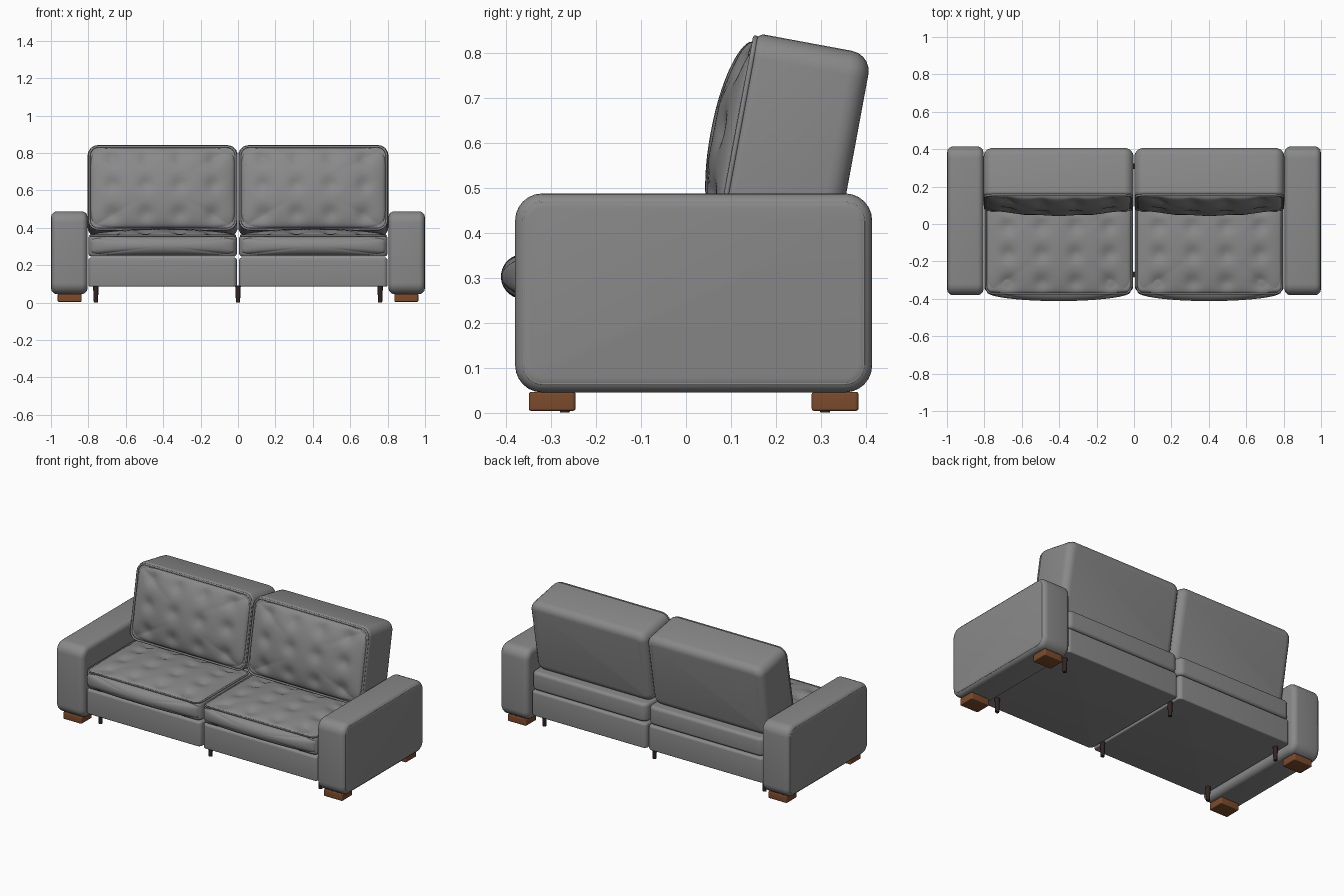
import bpy
import bmesh
import math
from mathutils import Matrix, Vector

if "Cube" in bpy.data.objects:
    bpy.data.objects.remove(bpy.data.objects["Cube"], do_unlink=True)


def material(name, rgb):
    mat = bpy.data.materials.new(name)
    mat.use_nodes = True
    mat.diffuse_color = (*rgb, 1)
    mat.node_tree.nodes["Principled BSDF"].inputs["Base Color"].default_value = (*rgb, 1)
    return mat


GREY = material("grey upholstery", (0.25, 0.25, 0.255))
BROWN = material("brown wood", (0.2, 0.07, 0.025))
DARK = material("dark wood", (0.03, 0.018, 0.016))
parts = []


def add(name, bm, mat, matrix):
    bmesh.ops.recalc_face_normals(bm, faces=bm.faces)
    mesh = bpy.data.meshes.new(name)
    bm.to_mesh(mesh)
    bm.free()
    obj = bpy.data.objects.new(name, mesh)
    obj.matrix_world = matrix
    mesh.materials.append(mat)
    bpy.context.collection.objects.link(obj)
    parts.append(obj)
    return obj


def rounded_box(name, size, mat, matrix, axis, corner, rims):
    """Box rounded along one axis, then round the rims of its two end caps."""
    bm = bmesh.new()
    bmesh.ops.create_cube(bm, size=1)
    bmesh.ops.scale(bm, vec=size, verts=bm.verts)
    along = [e for e in bm.edges
             if abs((e.verts[0].co - e.verts[1].co).normalized()[axis]) > 0.9]
    bmesh.ops.bevel(bm, geom=along, offset=corner, segments=6, profile=0.5, affect='EDGES')
    for side, rim in zip((-1, 1), rims):
        end = side * size[axis] / 2
        edges = [e for e in bm.edges if all(abs(v.co[axis] - end) < 1e-5 for v in e.verts)]
        bmesh.ops.bevel(bm, geom=edges, offset=rim, segments=5, profile=0.5, affect='EDGES')
    return add(name, bm, mat, matrix)


def pillow(name, hx, hy, crown, matrix, tufts=(), power=8):
    """Domed upholstery panel with rounded corners and pressed-in tufts."""
    bm = bmesh.new()
    bmesh.ops.create_grid(bm, x_segments=64, y_segments=44, size=1)
    for v in bm.verts:
        # crowd the rows towards the border, where the dome is steep
        a, b = (math.sin(c * math.pi / 2) * 0.5 + c * 0.5 for c in v.co.xy)
        dome = math.sqrt(max(0, (1 - a * a) * (1 - b * b)))
        big = max(abs(a), abs(b))
        norm = (abs(a) ** power + abs(b) ** power) ** (1 / power)
        k = big / norm if norm > 1e-6 else 1
        x, y = a * hx * k, b * hy * k
        z = crown * dome
        for tx, ty in tufts:
            z -= 0.016 * math.exp(-((x - tx) ** 2 + (y - ty) ** 2) / 0.0016)
        v.co = (x, y, max(z, 0))
    return add(name, bm, GREY, matrix)


def piping(name, hx, hy, radius, thick, matrix):
    """Thin cord following a rounded rectangle."""
    curve = bpy.data.curves.new(name, 'CURVE')
    curve.dimensions = '3D'
    curve.bevel_depth = thick
    curve.bevel_resolution = 2
    points = []
    for i, (sx, sy) in enumerate(((1, 1), (-1, 1), (-1, -1), (1, -1))):
        for j in range(7):
            t = (i + j / 6) * math.pi / 2
            points.append((sx * (hx - radius) + radius * math.cos(t),
                           sy * (hy - radius) + radius * math.sin(t), 0, 1))
    spline = curve.splines.new('POLY')
    spline.points.add(len(points) - 1)
    for p, co in zip(spline.points, points):
        p.co = co
    spline.use_cyclic_u = True
    curve.materials.append(GREY)
    obj = bpy.data.objects.new(name, curve)
    obj.matrix_world = matrix
    bpy.context.collection.objects.link(obj)


def at(x, y, z):
    return Matrix.Translation((x, y, z))


def tuft_grid(rows):
    return [(x, y) for x in (-0.27, -0.09, 0.09, 0.27) for y in rows]


LEAN = Matrix.Rotation(math.radians(79.5), 4, 'X')
FORWARD = Matrix.Rotation(math.radians(90), 4, 'X')

for s, side in ((-1, "right"), (1, "left")):
    x = s * 0.403
    # Base and seat
    rounded_box(side + "_base", (0.795, 0.75, 0.155), GREY, at(x, 0.013, 0.163),
                2, 0.025, (0.008, 0.015))
    rounded_box(side + "_seat", (0.795, 0.755, 0.115), GREY, at(x, 0.01, 0.3025),
                2, 0.04, (0.02, 0.02))
    seat = at(x, -0.115, 0.358)
    pillow(side + "_seat_top", 0.385, 0.255, 0.038, seat, tuft_grid((-0.195, -0.045, 0.105, 0.21)))
    piping(side + "_seat_piping", 0.388, 0.258, 0.04, 0.005, seat)
    pillow(side + "_seat_front_roll", 0.385, 0.05, 0.05, at(x, -0.362, 0.303) @ FORWARD, power=6)

    # Backrest, leaning backwards
    back = at(x, 0.1137, 0.613) @ LEAN
    rounded_box(side + "_backrest", (0.802, 0.464, 0.262), GREY, back @ at(0, 0.004, -0.131),
                2, 0.055, (0.045, 0.02))
    pillow(side + "_backrest_front", 0.385, 0.218, 0.06, back, tuft_grid((-0.145, 0.01, 0.16)))
    piping(side + "_backrest_piping", 0.392, 0.225, 0.05, 0.006, back)

    # Arm with piping round its outer and inner faces
    rounded_box(side + "_arm", (0.194, 0.795, 0.443), GREY, at(s * 0.902, 0.017, 0.2665),
                0, 0.06, (0.032, 0.032))
    turn = Matrix.Rotation(math.radians(90), 4, 'Z') @ FORWARD
    piping(side + "_arm_piping", 0.378, 0.202, 0.042, 0.0035, at(s * 0.9935, 0.017, 0.2665) @ turn)

    # Block feet under the arm
    for end, y in (("front", -0.298), ("back", 0.332)):
        rounded_box(f"{side}_{end}_foot", (0.128, 0.104, 0.042), BROWN, at(s * 0.9, y, 0.025),
                    2, 0.008, (0.005, 0.005))

# Slim tapered legs under the base
for lx, place in ((-0.76, "right"), (0, "middle"), (0.76, "left")):
    for end, y in (("front", -0.27), ("back", 0.31)):
        bm = bmesh.new()
        bmesh.ops.create_cone(bm, cap_ends=True, segments=16, radius1=0.011,
                              radius2=0.015, depth=0.09)
        add(f"{place}_{end}_leg", bm, DARK, at(lx, y, 0.045))

# Smooth shading with sharp edges kept
bpy.ops.object.select_all(action='DESELECT')
for obj in parts:
    obj.select_set(True)
bpy.context.view_layer.objects.active = parts[0]
bpy.ops.object.shade_smooth_by_angle(angle=math.radians(40))
